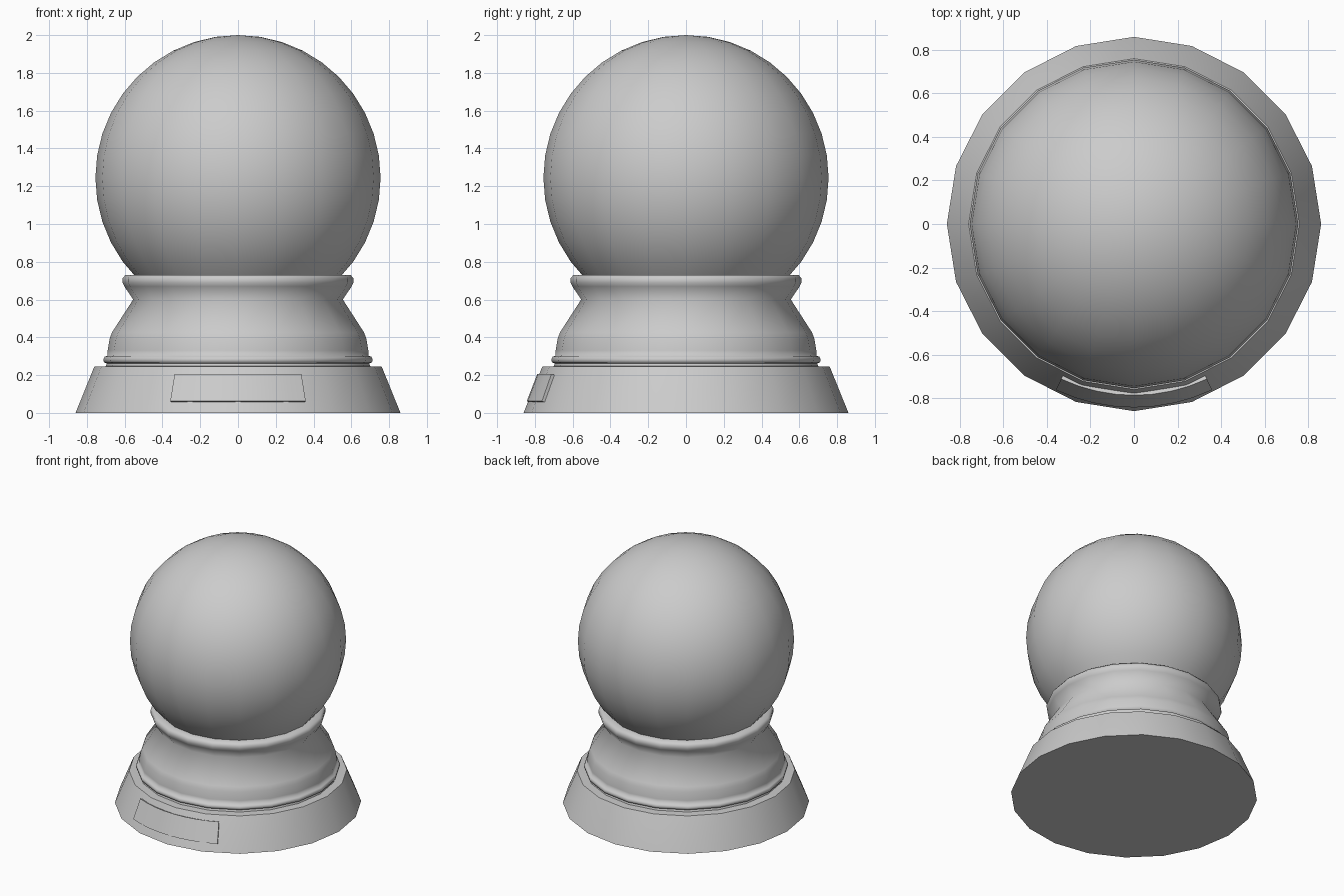
import bpy, bmesh
from math import sin, cos, pi, radians

if "Cube" in bpy.data.objects:
    bpy.data.objects.remove(bpy.data.objects["Cube"])

SIDES = 20


def finish(name, bm, angle):
    bmesh.ops.recalc_face_normals(bm, faces=bm.faces)
    mesh = bpy.data.meshes.new(name)
    bm.to_mesh(mesh)
    bm.free()
    ob = bpy.data.objects.new(name, mesh)
    bpy.context.collection.objects.link(ob)
    bpy.ops.object.select_all(action='DESELECT')
    ob.select_set(True)
    bpy.context.view_layer.objects.active = ob
    bpy.ops.object.shade_smooth_by_angle(angle=radians(angle))
    return ob


def lathe(name, profile, angle):
    """Revolve (radius, z) points around z and cap both ends."""
    bm = bmesh.new()
    rings = [[bm.verts.new((r * cos(2 * pi * i / SIDES), r * sin(2 * pi * i / SIDES), z))
              for i in range(SIDES)] for r, z in profile]
    for a, b in zip(rings, rings[1:]):
        for i in range(SIDES):
            j = (i + 1) % SIDES
            bm.faces.new((a[i], a[j], b[j], b[i]))
    bm.faces.new(rings[0])
    bm.faces.new(rings[-1])
    return finish(name, bm, angle)


# Sloped foot
lathe("base", [(0.86, 0), (0.765, 0.235), (0.76, 0.245), (0.70, 0.247)], 30)

# Waisted pedestal with lower bead and rolled collar
lathe("pedestal", [(0.70, 0.245), (0.695, 0.262), (0.71, 0.268), (0.713, 0.285),
                   (0.705, 0.298), (0.692, 0.302), (0.69, 0.33), (0.68, 0.39),
                   (0.668, 0.425), (0.555, 0.60), (0.602, 0.67), (0.611, 0.69),
                   (0.611, 0.712), (0.597, 0.73), (0.54, 0.73)], 70)

# Globe, trimmed where it sits inside the collar
bm = bmesh.new()
bmesh.ops.create_uvsphere(bm, u_segments=SIDES, v_segments=20, radius=0.755)
bmesh.ops.translate(bm, verts=bm.verts, vec=(0, 0, 1.245))
bmesh.ops.bisect_plane(bm, geom=bm.verts[:] + bm.edges[:] + bm.faces[:],
                       plane_co=(0, 0, 0.725), plane_no=(0, 0, -1), clear_outer=True)
finish("globe", bm, 40)

# Curved plaque on the front of the foot
bm = bmesh.new()
STEPS = 8
# cross-section as (radius, z), following the foot slope
section = [(0.843, 0.062), (0.787, 0.207), (0.755, 0.195), (0.81, 0.05)]
rows = []
for k in range(STEPS + 1):
    a = radians(-25.2 + 50.4 * k / STEPS)
    rows.append([bm.verts.new((r * sin(a), -r * cos(a), z)) for r, z in section])
for p, q in zip(rows, rows[1:]):
    for i in range(4):
        j = (i + 1) % 4
        bm.faces.new((p[i], p[j], q[j], q[i]))
bm.faces.new(rows[0])
bm.faces.new(rows[-1])
finish("plaque", bm, 30)
